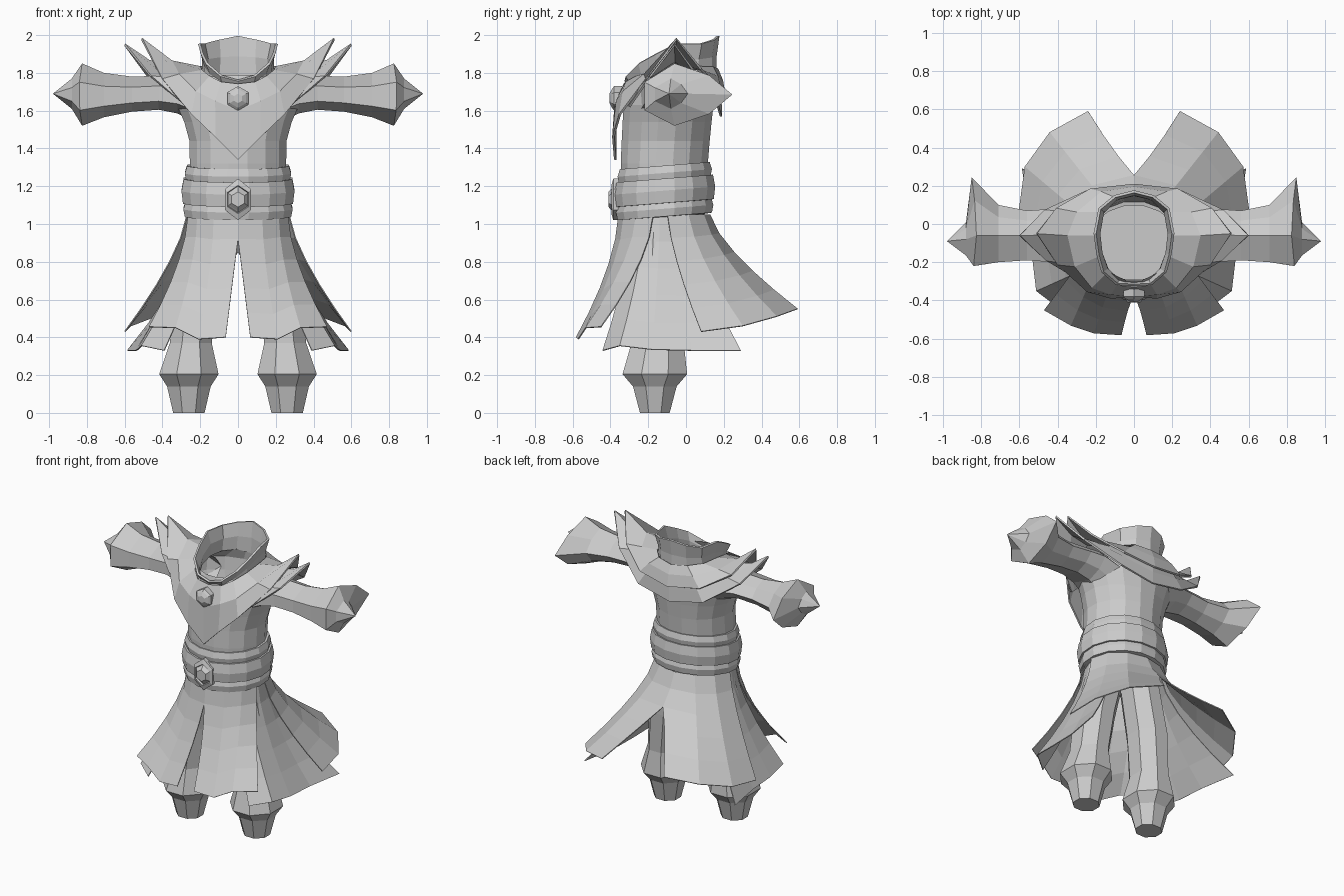
import bpy, bmesh
from math import sin, cos, pi, radians

if "Cube" in bpy.data.objects:
    bpy.data.objects.remove(bpy.data.objects["Cube"])


def sheet(name, rows, loop=False, caps=(), mirror=False, thick=0):
    """Skin equal-length rows of points with quads; caps lists the rows to close."""
    bm = bmesh.new()
    vs = [[bm.verts.new(p) for p in r] for r in rows]
    n = len(rows[0])
    for a, b in zip(vs, vs[1:]):
        for i in range(n if loop else n - 1):
            j = (i + 1) % n
            bm.faces.new((a[i], a[j], b[j], b[i]))
    for c in caps:
        bm.faces.new(vs[c])
    bmesh.ops.remove_doubles(bm, verts=bm.verts, dist=0.0005)
    bmesh.ops.recalc_face_normals(bm, faces=bm.faces)
    me = bpy.data.meshes.new(name)
    bm.to_mesh(me)
    bm.free()
    ob = bpy.data.objects.new(name, me)
    bpy.context.collection.objects.link(ob)
    if mirror:
        m = ob.modifiers.new("Mirror", 'MIRROR')
        m.merge_threshold = 0.002
    if thick:
        s = ob.modifiers.new("Thickness", 'SOLIDIFY')
        s.thickness = thick
        s.offset = 0
    return ob


def ring(z, rx, yf, yb, n=16, xc=0, tilt=0):
    """Horizontal elliptical ring between a front and a back y."""
    yc, ry = (yf + yb) / 2, (yb - yf) / 2
    out = []
    for i in range(n):
        a = 2 * pi * (i + 0.5) / n
        y = yc - ry * cos(a)
        out.append((xc + rx * sin(a), y, z + tilt * (y - yf)))
    return out


# Torso, closed below and open at the neck
sheet("torso", [ring(*r) for r in (
    (1.00, .25, -.33, .10), (1.15, .26, -.34, .11), (1.32, .26, -.35, .12),
    (1.44, .262, -.345, .13), (1.54, .29, -.34, .14), (1.63, .33, -.335, .15),
    (1.72, .33, -.32, .16), (1.79, .20, -.30, .15))], loop=True, caps=(0,))

# Belt: three overlapping bands, slightly lower at the front
for name, z0, z1, g in (("belt_top_band", 1.21, 1.29, 0), ("belt_middle_band", 1.09, 1.22, .018),
                        ("belt_bottom_band", 1.02, 1.10, .008)):
    prof = [(z0, -.03), (z0, .004), ((z0 + z1) / 2, .012), (z1, 0), (z1, -.03), (z0, -.03)]
    sheet(name, [ring(z, .275 + g + d, -.355 - g - d, .13 + g + d, tilt=.08) for z, d in prof], loop=True)


# Hexagonal ornaments facing forward
def ornament(name, z, steps):
    sheet(name, [[(w * sin(pi * i / 3), y, z + h * cos(pi * i / 3)) for i in range(6)]
                 for w, h, y in steps], loop=True, caps=(0, -1))


ornament("buckle", 1.13, [(.08, .11, -.35), (.08, .11, -.385), (.065, .075, -.395),
                          (.06, .07, -.385), (.055, .06, -.392), (.04, .04, -.41)])
ornament("brooch", 1.665, [(.065, .065, -.34), (.065, .065, -.38), (.05, .05, -.392),
                           (.025, .025, -.405)])

# Sleeves with flared cuffs, each closed by a pointed end
section = [(1, 0), (.6, .62), (0, 1), (-1, .4), (-1, -.5), (0, -1), (.6, -.62)]


def cuff_ring(x, yf, yb, zb, zt, bulge=0, yc=-.06):
    zc, hz = (zb + zt) / 2, (zt - zb) / 2
    return [(x + bulge * (1 - abs(v)), yc + u * (yb - yc if u > 0 else yc - yf), zc + v * hz)
            for u, v in section]


sheet("sleeve", [cuff_ring(*r) for r in (
    (.20, -.25, .10, 1.52, 1.79), (.32, -.22, .10, 1.585, 1.79), (.42, -.20, .08, 1.605, 1.785),
    (.56, -.19, .07, 1.595, 1.78), (.71, -.20, .10, 1.565, 1.80),
    (.825, -.22, .245, 1.52, 1.85, .025), (.88, -.165, .01, 1.61, 1.77, 0, -.08),
    (.98, -.09, -.09, 1.69, 1.69, 0, -.09))], loop=True, mirror=True)

# Upper mantle, from the front point round the shoulder tip to the back
neck = [(0, -.325, 1.74), (.09, -.315, 1.75), (.15, -.26, 1.78), (.19, -.17, 1.81),
        (.20, -.06, 1.83), (.18, .06, 1.83), (.11, .14, 1.83), (0, .165, 1.82)]
mid = [(0, -.375, 1.60), (.12, -.365, 1.65), (.22, -.33, 1.70), (.31, -.22, 1.79),
       (.35, -.06, 1.86), (.30, .06, 1.82), (.17, .165, 1.78), (0, .19, 1.76)]
hem = [(0, -.375, 1.34), (.12, -.385, 1.46), (.245, -.35, 1.58), (.40, -.21, 1.765),
       (.51, -.05, 1.98), (.41, .08, 1.82), (.23, .18, 1.715), (0, .205, 1.68)]
sheet("upper_mantle", [neck, mid, hem], mirror=True, thick=.012)

# Lower mantle, showing at the shoulders and the back
low_in = [(x * .97, y * .95, z - .025) for x, y, z in mid[2:]]
low_out = [(.27, -.30, 1.62), (.46, -.19, 1.78), (.60, -.06, 1.95),
           (.47, .07, 1.77), (.25, .17, 1.62), (0, .185, 1.57)]
low_mid = [tuple((a + b) / 2 for a, b in zip(p, q)) for p, q in zip(low_in, low_out)]
low_mid = [(x, y, z - .03 * (x > .4)) for x, y, z in low_mid]
sheet("lower_mantle", [low_in, low_mid, low_out], mirror=True, thick=.012)

# Standing collar, low at the front and high at the back
rim = [(0, -.32, 1.76), (.09, -.315, 1.785), (.165, -.25, 1.85), (.19, -.16, 1.90),
       (.205, -.05, 1.955), (.18, .08, 1.955), (.10, .145, 1.975), (0, .17, 1.995)]
foot = [(x * .92, y * .93, z - .04) for x, y, z in neck]
waist = [(a[0] * .46 + b[0] * .48, (a[1] + b[1]) * .48, (a[2] + b[2]) / 2) for a, b in zip(foot, rim)]
sheet("collar", [foot, waist, rim], mirror=True, thick=.014)


# Skirt panels: flare from the belt to a hem, with an optional centre slit
def panel(name, angles, hem_pts, power, slit=None, inset=1):
    rows = []
    for k in range(6):
        t = k / 5
        row = []
        for i, (a, (bx, by, bz)) in enumerate(zip(angles, hem_pts)):
            tx = .27 * inset * sin(radians(a))
            ty = -.115 - .24 * inset * cos(radians(a))
            f = t ** power
            x = tx + (bx - tx) * f
            if slit is not None and i == 0:
                x = bx * max(0, (t - slit) / (1 - slit))
            row.append((x, ty + (by - ty) * f, 1.05 + (bz - 1.05) * t))
        rows.append(row)
    sheet(name, rows, mirror=True, thick=.006)


panel("front_skirt_panel", (0, 28, 52, 76),
      [(.065, -.58, .40), (.21, -.57, .39), (.33, -.53, .45), (.47, -.45, .455)], 1.6, slit=.2)
panel("side_skirt_panel", (42, 62, 84, 106, 130),
      [(.39, -.44, .33), (.51, -.35, .355), (.53, -.18, .335), (.54, .03, .33), (.585, .29, .33)],
      1.5, inset=.92)
panel("back_skirt_panel", (180, 150, 122, 94),
      [(.24, .59, .55), (.44, .48, .51), (.57, .30, .46), (.60, .08, .43)], 1.4, slit=.4)

# Trouser legs ending in flared boots
sheet("leg", [ring(z, rx, yf, yb, 8, xc) for z, rx, yf, yb, xc in (
    (0, .09, -.25, -.08, .26), (.14, .125, -.29, -.04, .26), (.205, .17, -.35, .02, .26),
    (.37, .12, -.30, 0, .25), (.65, .13, -.28, .02, .22), (.98, .12, -.26, .03, .14))],
    loop=True, caps=(0, -1), mirror=True)
